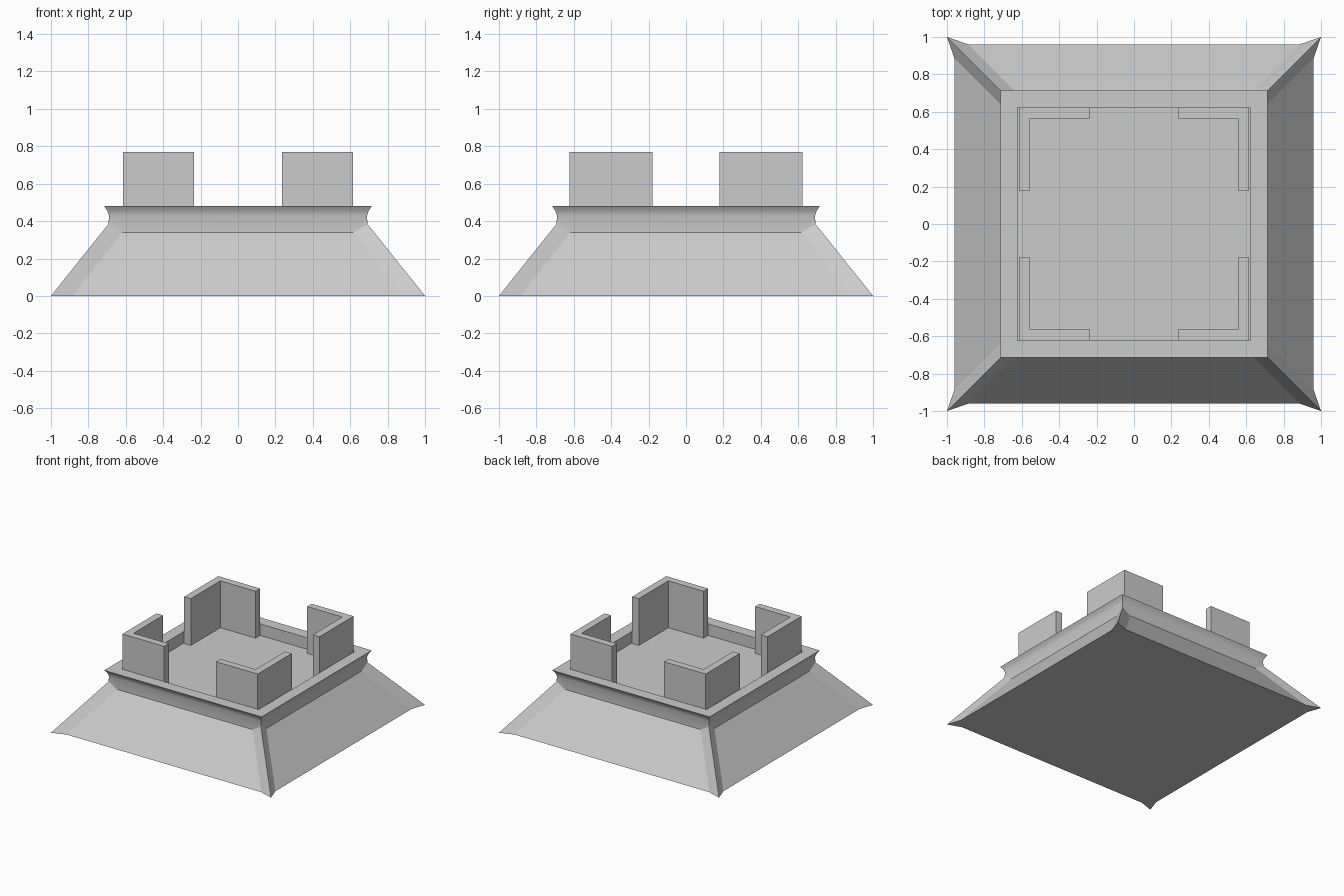
import bpy, bmesh
from math import radians

if "Cube" in bpy.data.objects:
    bpy.data.objects.remove(bpy.data.objects["Cube"])


def finish(bm, name):
    bmesh.ops.recalc_face_normals(bm, faces=bm.faces)
    me = bpy.data.meshes.new(name)
    bm.to_mesh(me)
    bm.free()
    ob = bpy.data.objects.new(name, me)
    bpy.context.collection.objects.link(ob)
    return ob


def ring(bm, corner, along, side, z_corner, z_side):
    """Twelve-point square ring: a corner point with a shoulder on either side."""
    verts = []
    for turn in range(4):
        for x, y, z in ((along, -side, z_side), (corner, -corner, z_corner),
                        (side, -along, z_side)):
            for _ in range(turn):
                x, y = -y, x
            verts.append(bm.verts.new((x, y, z)))
    return verts


# Sloped base with flared corners, concave cornice and sunken floor
bm = bmesh.new()
sections = [
    (1.0, 0.885, 0.96, 0.0, 0.0),
    (0.692, 0.617, 0.69, 0.385, 0.34),
    (0.69, 0.617, 0.69, 0.43, 0.43),
    (0.698, 0.617, 0.698, 0.455, 0.455),
    (0.715, 0.617, 0.715, 0.48, 0.48),
    (0.622, 0.54, 0.622, 0.48, 0.48),
    (0.622, 0.54, 0.622, 0.385, 0.385),
]
rings = [ring(bm, *s) for s in sections]
for a, b in zip(rings, rings[1:]):
    for i in range(12):
        j = (i + 1) % 12
        bm.faces.new((a[i], a[j], b[j], b[i]))
bm.faces.new(rings[0])
bm.faces.new(rings[-1])
base = finish(bm, "sloped_base")
bpy.context.view_layer.objects.active = base
base.select_set(True)
bpy.ops.object.shade_smooth_by_angle(angle=radians(20))

# L-shaped parapet corners standing on the floor
outline = [(0.235, 0.622), (0.235, 0.563), (0.555, 0.563),
           (0.555, 0.18), (0.615, 0.18), (0.615, 0.622)]
for sx, sy, name in ((1, 1, "back_right"), (-1, 1, "back_left"),
                     (1, -1, "front_right"), (-1, -1, "front_left")):
    bm = bmesh.new()
    face = bm.faces.new([bm.verts.new((sx * x, sy * y, 0.385)) for x, y in outline])
    top = bmesh.ops.extrude_face_region(bm, geom=[face], use_keep_orig=True)
    bmesh.ops.translate(bm, vec=(0, 0, 0.385),
                        verts=[v for v in top["geom"] if isinstance(v, bmesh.types.BMVert)])
    finish(bm, "parapet_" + name)
